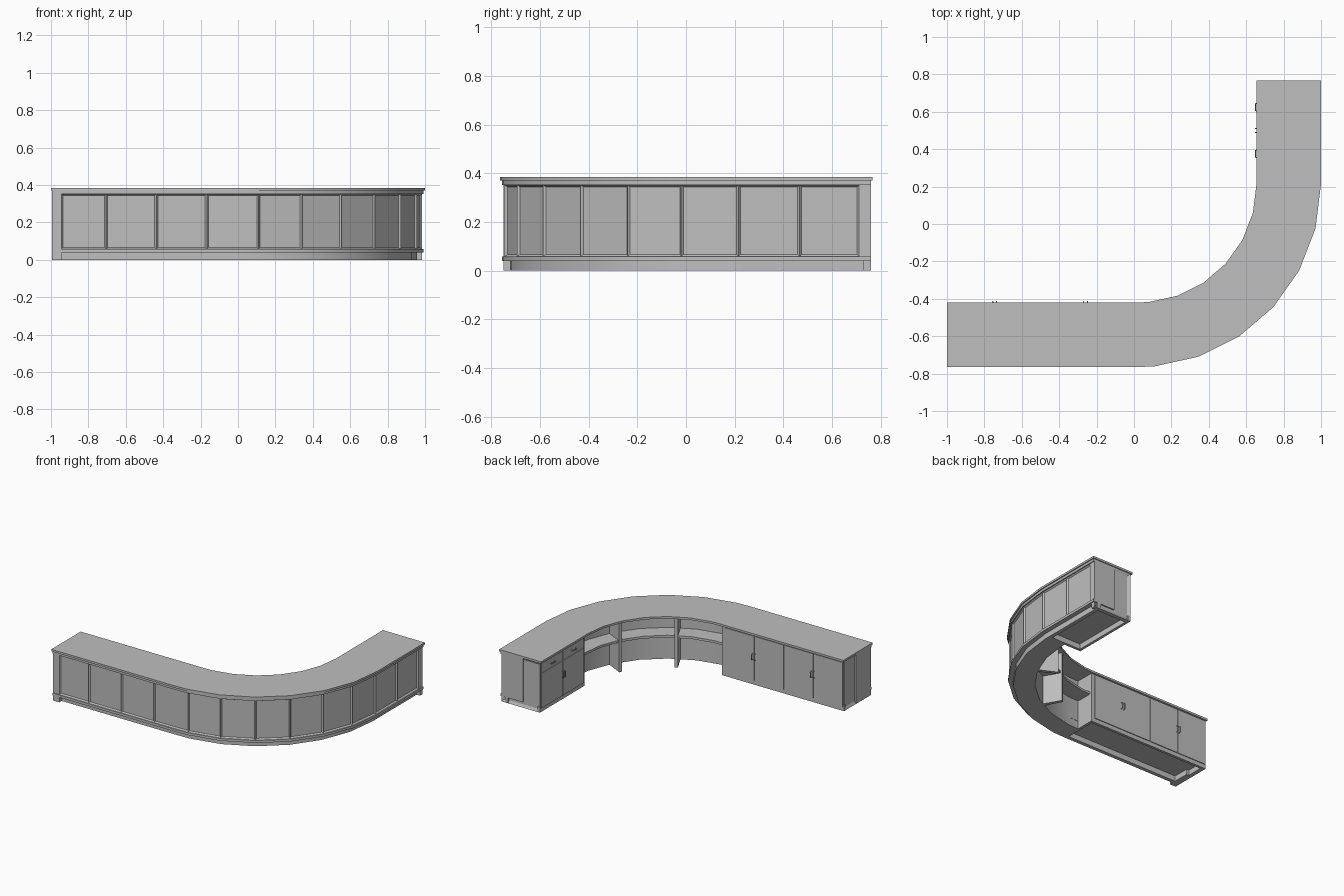
import bpy, bmesh
from math import sin, cos, radians
from mathutils import Vector

cube = bpy.data.objects.get("Cube")
if cube:
    bpy.data.objects.remove(cube, do_unlink=True)

grey = bpy.data.materials.new("counter_grey")
grey.use_nodes = True
GREY = (0.52, 0.52, 0.52, 1)
grey.diffuse_color = GREY
grey.node_tree.nodes["Principled BSDF"].inputs["Base Color"].default_value = GREY

# The counter follows a path: straight wing, quarter arc, straight wing.
CX, CY = 0.02, 0.215


def left(x):
    return (x, CY, 0)


def right(y):
    return (CX, y, 90)


def arc(angle):
    return (CX, CY, angle)


def place(station, r, z):
    x, y, angle = station
    a = radians(angle)
    return Vector((x + r * sin(a), y - r * cos(a), z))


def sweep(name, stations, r0, r1, z0, z1, inset=0, inset_side="front", depth=0.01):
    """Rectangular section between two offsets, carried along the path."""
    bm = bmesh.new()
    corners = [(r0, z0), (r1, z0), (r1, z1), (r0, z1)]
    rings = [[bm.verts.new(place(s, r, z)) for r, z in corners] for s in stations]
    sides = {"front": [], "start": [], "end": []}
    for a, b in zip(rings, rings[1:]):
        for k in range(4):
            n = (k + 1) % 4
            face = bm.faces.new((a[k], b[k], b[n], a[n]))
            if k == 1:
                sides["front"].append(face)
    sides["start"].append(bm.faces.new(rings[0]))
    sides["end"].append(bm.faces.new(rings[-1]))
    bmesh.ops.recalc_face_normals(bm, faces=bm.faces[:])
    if inset:
        bmesh.ops.inset_individual(bm, faces=sides[inset_side],
                                   thickness=inset, depth=-depth)
    mesh = bpy.data.meshes.new(name)
    bm.to_mesh(mesh)
    bm.free()
    obj = bpy.data.objects.new(name, mesh)
    bpy.context.collection.objects.link(obj)
    mesh.materials.append(grey)
    if len(stations) > 2:
        bpy.ops.object.select_all(action="DESELECT")
        obj.select_set(True)
        bpy.context.view_layer.objects.active = obj
        bpy.ops.object.shade_smooth_by_angle()
    return obj


def handle(name, points):
    """Bent bar handle from (station, offset, height) points."""
    curve = bpy.data.curves.new(name, "CURVE")
    curve.dimensions = "3D"
    curve.bevel_depth = 0.003
    curve.bevel_resolution = 1
    curve.use_fill_caps = True
    spline = curve.splines.new("POLY")
    spline.points.add(len(points) - 1)
    for p, (s, r, z) in zip(spline.points, points):
        p.co = (*place(s, r, z), 1)
    curve.materials.append(grey)
    bpy.context.collection.objects.link(bpy.data.objects.new(name, curve))


TOP, SLAB, TOE = 0.385, 0.37, 0.04
IN, OUT = 0.65, 0.965          # cabinet back and panelled front
NICHE = 0.79                   # wall behind the open shelves
X_END, Y_END = -0.995, 0.76
X_CAB, Y_CAB = 0.01, 0.235     # where the closed cabinets stop

facets = [arc(5.4 + 14.1 * i) for i in range(7)]
whole = [left(X_END), left(CX)] + facets + [right(Y_END)]

# Countertop, trims and recessed plinth
sweep("countertop", [left(-1), left(CX)] + facets + [right(0.767)],
      0.635, 0.98, SLAB, TOP)
sweep("top_trim", whole, NICHE, 0.972, 0.352, SLAB)
sweep("bottom_trim", whole, NICHE, 0.972, TOE, 0.058)
sweep("curved_plinth", [left(X_CAB)] + facets + [right(Y_CAB)], NICHE, 0.938, 0, TOE)
sweep("left_plinth", [left(X_END), left(X_CAB)], 0.91, 0.938, 0, TOE)
sweep("right_plinth", [right(Y_CAB), right(Y_END)], 0.91, 0.938, 0, TOE)

# Panelled front
panel_edges = [left(x) for x in (-0.945, -0.705, -0.437, -0.167)] + facets
panel_edges += [right(0.467), right(0.712)]
sweep("front_panels", panel_edges, NICHE, OUT, 0.058, 0.352, inset=0.0115)
sweep("left_corner_stile", [left(X_END), left(-0.945)], NICHE, OUT, 0, 0.352)\
    .scale = (1, 1, 1)
sweep("right_corner_stile", [right(0.712), right(Y_END)], NICHE, OUT, TOE, 0.352)

# Closed cabinets: box, floor skirting and panelled end boards
for side, at, near, far in (("left", left, X_CAB, X_END), ("right", right, Y_CAB, Y_END)):
    step = 1 if far > near else -1
    sweep(side + "_cabinet", [at(near), at(far - step * 0.02)], IN, 0.93, TOE, SLAB)
    sweep(side + "_back_skirting", [at(near), at(far)], IN, IN + 0.02, 0, TOE)
    sweep(side + "_inner_board", [at(near), at(near + step * 0.02)], IN, 0.93, 0, SLAB)
    sweep(side + "_end_board", [at(far - step * 0.03), at(far)], IN, OUT, 0, SLAB,
          inset=0.028, inset_side="end")

# Open shelves with standing dividers in the curve
sweep("shelf", [left(X_CAB)] + facets + [right(Y_CAB)], 0.665, NICHE + 0.005, 0.215, 0.232)
for i, angle in enumerate((28.5, 62.5)):
    sweep("divider_%d" % (i + 1), [arc(angle - 1), arc(angle + 1)], IN, 0.8, 0, SLAB)

# Doors and handles
GAP, DOOR = 0.002, IN - 0.006


def door(name, at, a, b, z0, z1):
    sweep(name, [at(a + GAP), at(b - GAP)], DOOR, IN, z0, z1)


def upright_handle(name, at, p, z):
    handle(name, [(at(p), DOOR, z - 0.025), (at(p), DOOR - 0.015, z - 0.018),
                  (at(p), DOOR - 0.015, z + 0.018), (at(p), DOOR, z + 0.025)])


def flat_handle(name, at, p, z):
    handle(name, [(at(p + d), r, z) for d, r in
                  ((-0.025, DOOR), (-0.018, DOOR - 0.015),
                   (0.018, DOOR - 0.015), (0.025, DOOR))])


for i in range(4):
    start = -0.988 + i * 0.243
    door("left_door_%d" % (i + 1), left, start, start + 0.243, 0.03, 0.362)
    hinge_shift = -0.01 if i % 2 == 0 else 0.01
    meet = -0.745 if i < 2 else -0.259
    upright_handle("left_door_handle_%d" % (i + 1), left, meet + hinge_shift, 0.21)

for i, mid in enumerate((0.375, 0.625)):
    a, b = mid - 0.125, mid + 0.125
    door("drawer_%d" % (i + 1), right, a, b, 0.292, 0.362)
    door("right_door_%d" % (i + 1), right, a, b, 0.03, 0.288)
    flat_handle("drawer_handle_%d" % (i + 1), right, mid, 0.327)
    upright_handle("right_door_handle_%d" % (i + 1), right, 0.49 + 0.02 * i, 0.19)
